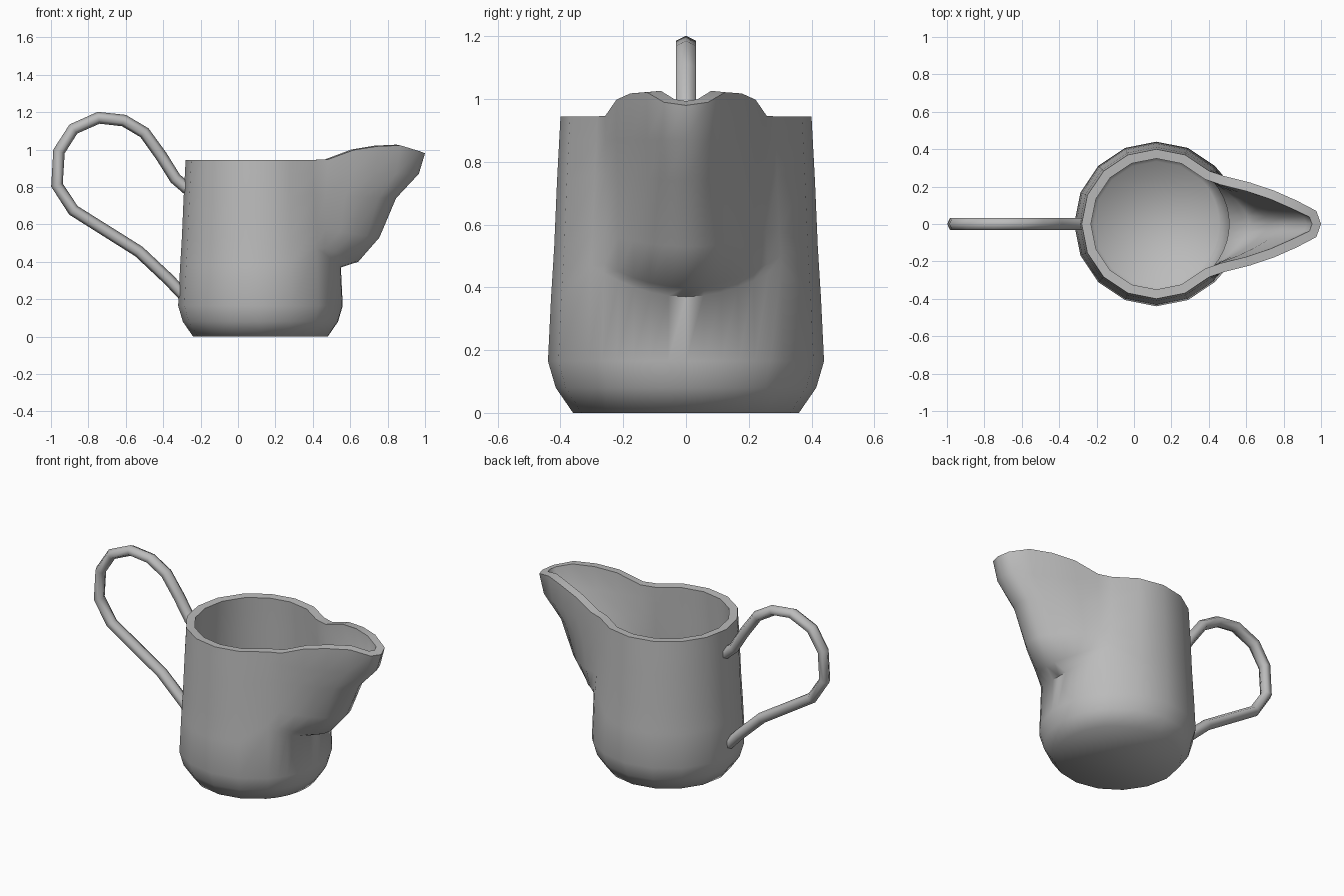
import bpy, bmesh, math
from mathutils import Vector

cube = bpy.data.objects.get("Cube")
if cube:
    bpy.data.objects.remove(cube)

metal = bpy.data.materials.new("grey_metal")
metal.use_nodes = True
GREY = (0.5, 0.5, 0.5, 1)
metal.diffuse_color = GREY
metal.node_tree.nodes["Principled BSDF"].inputs["Base Color"].default_value = GREY

CX = 0.12


def finish(bm, name):
    bmesh.ops.recalc_face_normals(bm, faces=bm.faces)
    mesh = bpy.data.meshes.new(name)
    bm.to_mesh(mesh)
    bm.free()
    mesh.materials.append(metal)
    obj = bpy.data.objects.new(name, mesh)
    bpy.context.collection.objects.link(obj)
    return obj


def smooth(obj, degrees):
    bpy.ops.object.select_all(action='DESELECT')
    obj.select_set(True)
    bpy.context.view_layer.objects.active = obj
    bpy.ops.object.shade_smooth_by_angle(angle=math.radians(degrees))


def bridge(bm, rings):
    for a, b in zip(rings, rings[1:]):
        n = len(a)
        for i in range(n):
            bm.faces.new((a[i], a[(i + 1) % n], b[(i + 1) % n], b[i]))


# Half of the spout rim, from the tip back to the body, mirrored below
half_rim = [(1.0, 0, 0.98), (0.975, 0.07, 0.99), (0.87, 0.125, 1.022),
            (0.75, 0.178, 1.018), (0.62, 0.222, 0.998), (0.48, 0.257, 0.947)]
spout_rim = [(x, -y, z) for x, y, z in reversed(half_rim[1:])] + half_rim

# Rows of the body: height, radius, how far the spout is pulled out,
# and how much the row lifts towards the sides of the spout
rows = [(0, 0.36, 0, 0), (0.08, 0.415, 0, 0), (0.165, 0.44, 0, 0),
        (0.37, 0.43, 0, 0.1), (0.40, 0.428, 0.21, 0.1), (0.53, 0.42, 0.47, 0.06),
        (0.74, 0.411, 0.67, 0.02), (0.87, 0.404, 0.93, 0), (0.945, 0.40, 1, 0)]

# Jug body with the spout drawn out of its front columns
bm = bmesh.new()
rings = []
for row, (z, radius, pull, lift) in enumerate(rows):
    ring = []
    for i, rim in enumerate(spout_rim):
        a = math.radians(-37.5 + 7.5 * i)
        arc = Vector((CX + radius * math.cos(a), radius * math.sin(a), 0))
        p = arc.lerp(Vector((rim[0], rim[1], 0)), pull)
        p.z = rim[2] if row == len(rows) - 1 else z + lift * (p.y / 0.3) ** 2
        ring.append(bm.verts.new(p))
    for i in range(13):
        a = math.radians(45 + 22.5 * i)
        edge_lift = lift if i in (0, 12) else 0
        ring.append(bm.verts.new((CX + radius * math.cos(a), radius * math.sin(a), z + edge_lift)))
    rings.append(ring)
bridge(bm, rings)
bm.faces.new(rings[0])
body = finish(bm, "jug_body")
wall = body.modifiers.new("wall", 'SOLIDIFY')
wall.thickness = 0.05
wall.offset = -1
bpy.context.view_layer.objects.active = body
body.select_set(True)
bpy.ops.object.modifier_apply(modifier=wall.name)
smooth(body, 72)

# Looped handle: a six-sided tube along a path in the middle plane
path = [Vector((x, 0, z)) for x, z in [
    (-0.265, 0.785), (-0.335, 0.845), (-0.41, 0.965), (-0.5, 1.09), (-0.61, 1.155),
    (-0.745, 1.17), (-0.88, 1.11), (-0.957, 0.99), (-0.968, 0.81), (-0.88, 0.675),
    (-0.53, 0.455), (-0.37, 0.305), (-0.285, 0.215)]]
bm = bmesh.new()
rings = []
for i, p in enumerate(path):
    before = (p - path[max(i - 1, 0)]).normalized()
    after = (path[min(i + 1, len(path) - 1)] - p).normalized()
    along = (before + after).normalized()
    out = Vector((-along.z, 0, along.x))
    ring = []
    for k in range(6):
        a = math.tau * k / 6
        ring.append(bm.verts.new(p + out * 0.032 * math.cos(a) + Vector((0, 0.037 * math.sin(a), 0))))
    rings.append(ring)
bridge(bm, rings)
bm.faces.new(rings[0])
bm.faces.new(rings[-1])
handle = finish(bm, "handle")
smooth(handle, 65)
